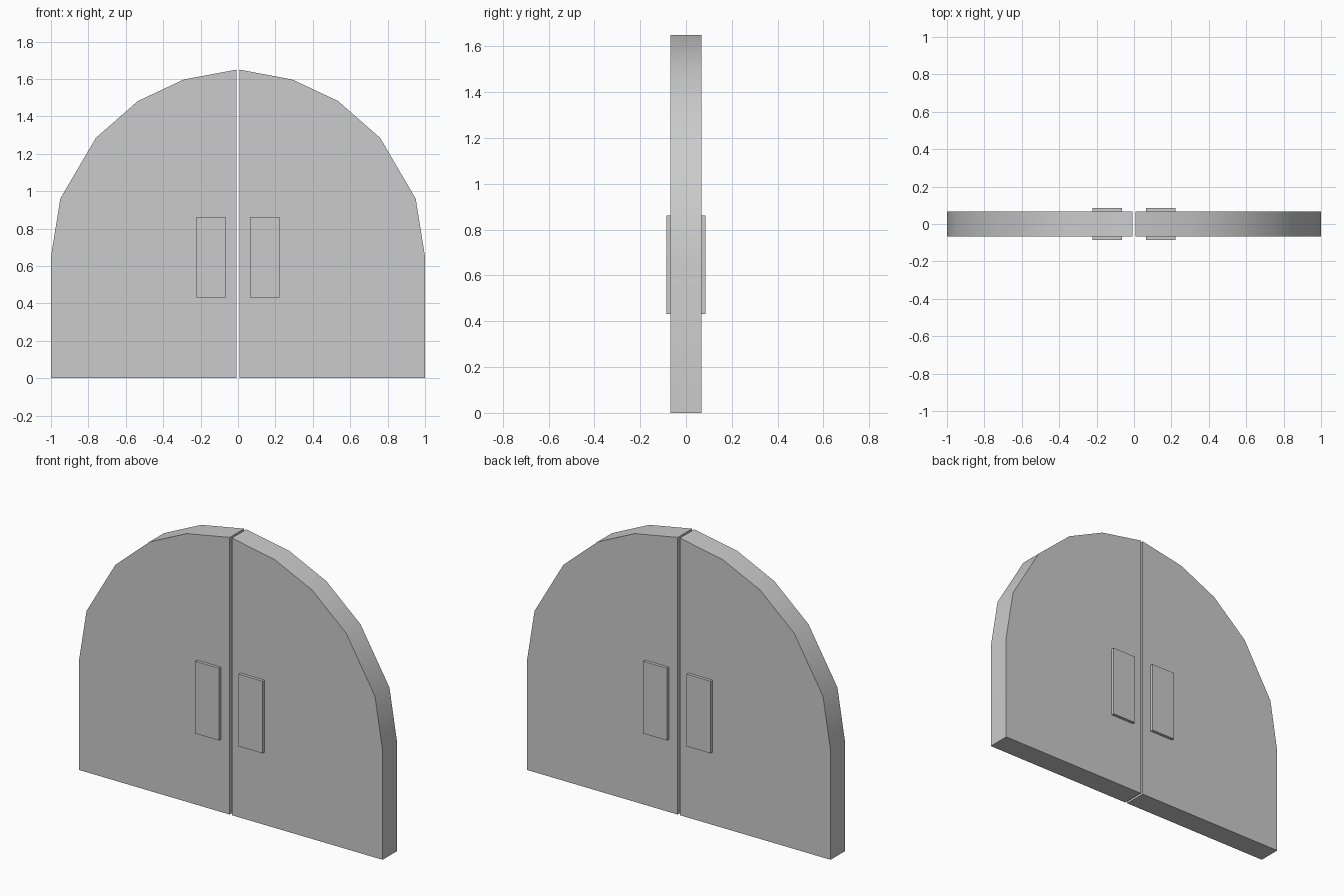
import bpy
import bmesh
import math

if "Cube" in bpy.data.objects:
    bpy.data.objects.remove(bpy.data.objects["Cube"])

grey = bpy.data.materials.new("plain grey")
grey.diffuse_color = (0.6, 0.6, 0.6, 1)
grey.use_nodes = True
grey.node_tree.nodes["Principled BSDF"].inputs["Base Color"].default_value = grey.diffuse_color


def slab(name, outline, half_depth):
    """Extrude an x-z outline symmetrically about y = 0."""
    bm = bmesh.new()
    face = bm.faces.new([bm.verts.new((x, -half_depth, z)) for x, z in outline])
    ext = bmesh.ops.extrude_face_region(bm, geom=[face], use_keep_orig=True)
    verts = [g for g in ext["geom"] if isinstance(g, bmesh.types.BMVert)]
    bmesh.ops.translate(bm, verts=verts, vec=(0, 2 * half_depth, 0))
    bmesh.ops.recalc_face_normals(bm, faces=bm.faces)
    mesh = bpy.data.meshes.new(name)
    bm.to_mesh(mesh)
    bm.free()
    mesh.materials.append(grey)
    obj = bpy.data.objects.new(name, mesh)
    bpy.context.collection.objects.link(obj)
    # Smooth the arched rim, keep the square corners crisp
    bpy.ops.object.select_all(action='DESELECT')
    obj.select_set(True)
    bpy.context.view_layer.objects.active = obj
    bpy.ops.object.shade_smooth_by_angle(angle=math.radians(30))
    return obj


# Door leaf: straight jamb, faceted arch, straight meeting edge
leaf = [(0.007, 0), (1, 0), (1, 0.65), (0.95, 0.96), (0.76, 1.285),
        (0.535, 1.482), (0.29, 1.597), (0.007, 1.65)]
# Push plate, running through the leaf so it shows on both faces
plate = [(0.065, 0.432), (0.222, 0.432), (0.222, 0.862), (0.065, 0.862)]

for side, sign in (("right", 1), ("left", -1)):
    slab(side + "_door_leaf", [(sign * x, z) for x, z in leaf], 0.068)
    slab(side + "_push_plate", [(sign * x, z) for x, z in plate], 0.086)
